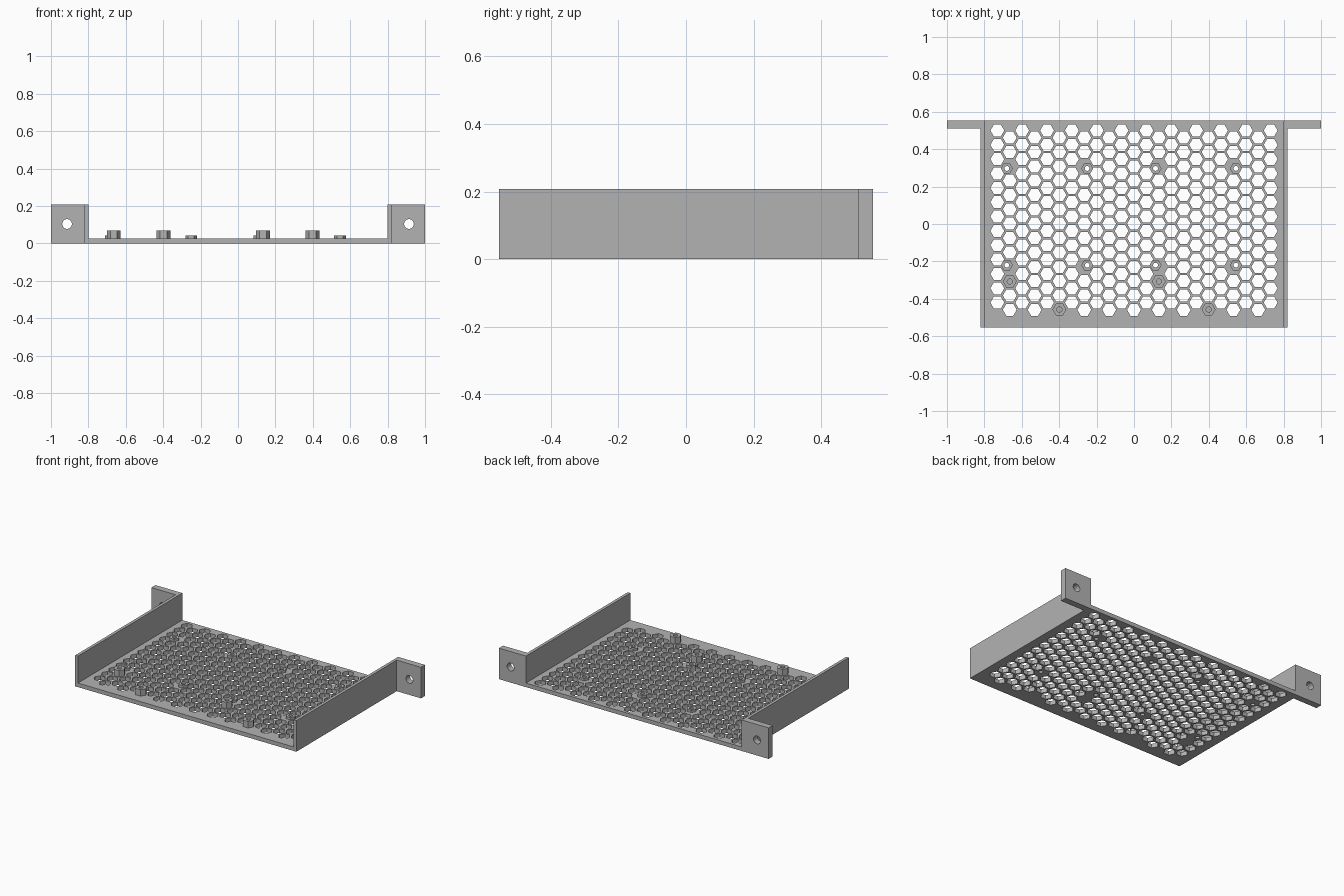
import bpy, math
from mathutils import Matrix

if "Cube" in bpy.data.objects:
    bpy.data.objects.remove(bpy.data.objects["Cube"])

grey = bpy.data.materials.new("plain_grey")
grey.diffuse_color = (0.45, 0.45, 0.45, 1)
grey.use_nodes = True
grey.node_tree.nodes["Principled BSDF"].inputs["Base Color"].default_value = grey.diffuse_color


def ring(cx, cy, r, n):
    return [(cx + r * math.cos(2 * math.pi * i / n),
             cy + r * math.sin(2 * math.pi * i / n)) for i in range(n)]


def rect(x0, x1, y0, y1):
    return [(x0, y0), (x1, y0), (x1, y1), (x0, y1)]


def extrude(name, loops, z0, z1, matrix=Matrix()):
    """Filled outline (inner loops become holes) extruded from z0 to z1."""
    cu = bpy.data.curves.new(name, 'CURVE')
    cu.dimensions = '2D'
    cu.fill_mode = 'BOTH'
    cu.extrude = (z1 - z0) / 2
    for loop in loops:
        sp = cu.splines.new('POLY')
        sp.points.add(len(loop) - 1)
        for p, (x, y) in zip(sp.points, loop):
            p.co = (x, y, 0, 1)
        sp.use_cyclic_u = True
    tmp = bpy.data.objects.new(name, cu)
    bpy.context.collection.objects.link(tmp)
    bpy.context.view_layer.update()
    me = bpy.data.meshes.new_from_object(tmp.evaluated_get(bpy.context.evaluated_depsgraph_get()))
    bpy.data.objects.remove(tmp)
    me.transform(matrix @ Matrix.Translation((0, 0, (z0 + z1) / 2)))
    me.materials.clear()
    me.materials.append(grey)
    me.shade_flat()
    ob = bpy.data.objects.new(name, me)
    bpy.context.collection.objects.link(ob)
    return ob


Y, T, H = 0.553, 0.027, 0.208          # half depth, floor thickness, wall height
R, DY = 0.037, 0.0767                  # honeycomb hole radius and pitch
DX = DY * math.sqrt(3) / 2
posts = [(-10 * DX, -0.307), (2 * DX, -0.307), (-6 * DX, -0.457), (6 * DX, -0.457)]
pads = [(x, y) for x in (-0.68, -0.25, 0.115, 0.545) for y in (0.297, -0.22)]

# Honeycomb floor; cells under posts and pads stay solid
loops = [rect(-0.80, 0.80, -Y, Y)]
for c in range(-11, 12):
    for k in range(13):
        x, y = c * DX, 0.5 - k * DY - (0 if c % 2 else DY / 2)
        if all(math.hypot(x - px, y - py) > 0.037 for px, py in posts + pads):
            loops.append(ring(x, y, R, 6))
loops += [ring(x, y, 0.013, 16) for x, y in pads]
extrude("honeycomb_floor", loops, 0, T)

# Tall hexagonal posts with blind screw holes
for i, (x, y) in enumerate(posts):
    extrude(f"hex_post_{i}", [ring(x, y, R, 6), ring(x, y, 0.014, 16)], T, 0.07)

# Low mounting pads with through holes
for i, (x, y) in enumerate(pads):
    extrude(f"mount_pad_{i}", [ring(x, y, 0.032, 6), ring(x, y, 0.013, 16)], T, 0.043)

# Side walls and rear ears with screw holes
stand = Matrix.Rotation(math.pi / 2, 4, 'X')   # outline in x-z, extruded along -y
for s, side in ((-1, "left"), (1, "right")):
    extrude(f"{side}_wall", [rect(s * 0.80, s * 0.82, -Y, Y)], 0, H)
    extrude(f"{side}_ear", [rect(s * 0.82, s * 1.0, 0, H), ring(s * 0.914, H / 2, 0.026, 24)],
            -Y, -0.51, stand)
